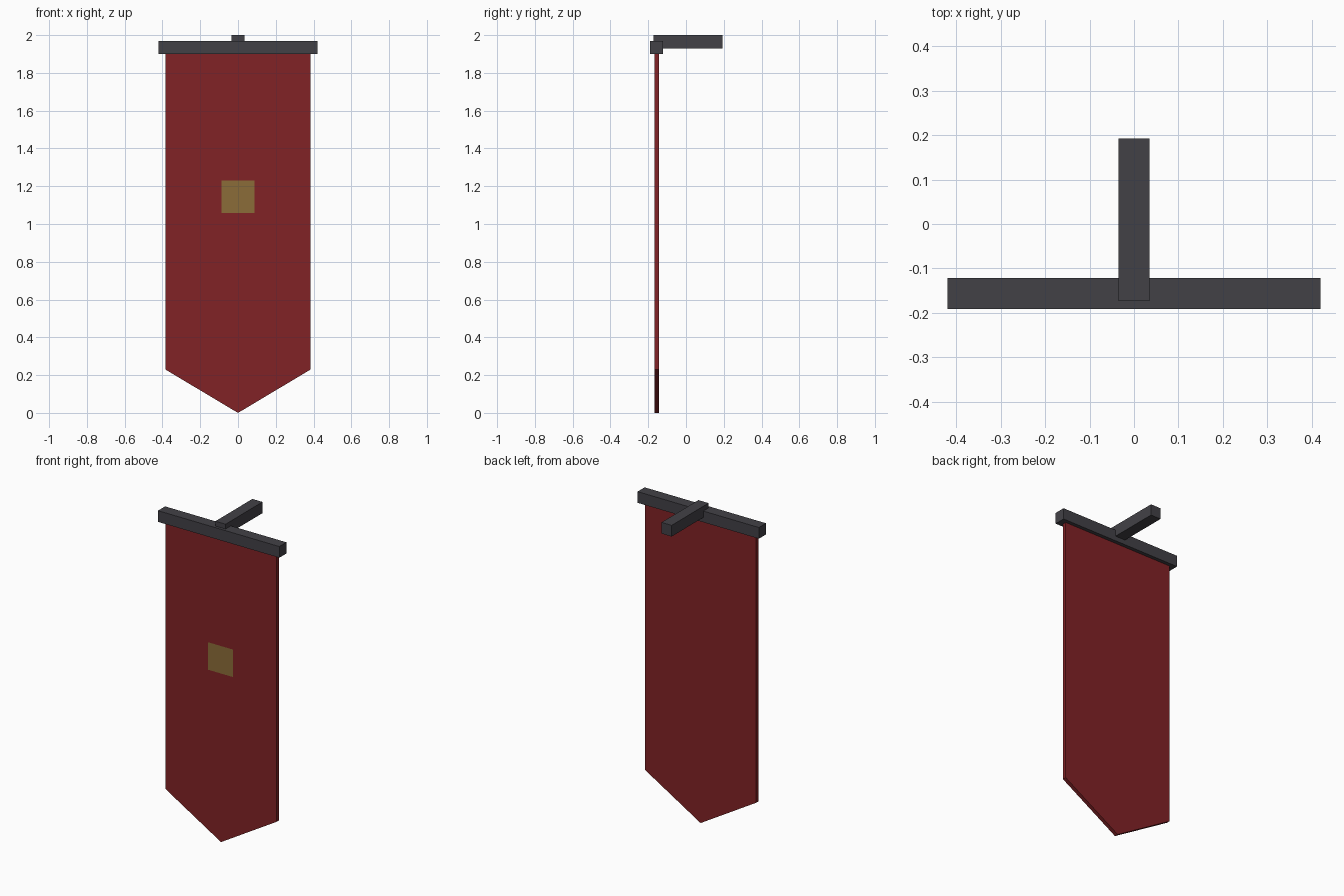
import bpy, bmesh

if "Cube" in bpy.data.objects:
    bpy.data.objects.remove(bpy.data.objects["Cube"])


def material(name, rgb):
    m = bpy.data.materials.new(name)
    m.diffuse_color = (*rgb, 1)
    m.use_nodes = True
    m.node_tree.nodes["Principled BSDF"].inputs["Base Color"].default_value = m.diffuse_color
    return m


iron = material("dark_iron", (0.055, 0.053, 0.062))
cloth = material("red_cloth", (0.22, 0.016, 0.019))
gold = material("dull_gold", (0.26, 0.15, 0.04))


def panel(name, outline, y0, depth, mat):
    """Flat XZ outline facing -y, extruded backwards by depth (0 = single sheet)."""
    bm = bmesh.new()
    face = bm.faces.new([bm.verts.new((x, y0, z)) for x, z in outline])
    if depth:
        ext = bmesh.ops.extrude_face_region(bm, geom=[face], use_keep_orig=True)
        verts = [g for g in ext["geom"] if isinstance(g, bmesh.types.BMVert)]
        bmesh.ops.translate(bm, verts=verts, vec=(0, depth, 0))
        bmesh.ops.recalc_face_normals(bm, faces=bm.faces)
    mesh = bpy.data.meshes.new(name)
    bm.to_mesh(mesh)
    bm.free()
    mesh.materials.append(mat)
    obj = bpy.data.objects.new(name, mesh)
    bpy.context.collection.objects.link(obj)
    return obj


def rect(half_width, z0, z1):
    return [(-half_width, z0), (half_width, z0), (half_width, z1), (-half_width, z1)]


# Wall arm and the crossbar it carries
panel("wall_arm", rect(0.035, 1.93, 2.0), -0.173, 0.365, iron)
panel("crossbar", rect(0.42, 1.90, 1.97), -0.191, 0.07, iron)

# Hanging cloth with pointed lower end
panel("banner_cloth",
      [(0, 0), (0.385, 0.23), (0.385, 1.93), (-0.385, 1.93), (-0.385, 0.23)],
      -0.168, 0.024, cloth)

# Square emblem sheet just in front of the cloth
panel("emblem_patch", rect(0.0875, 1.058, 1.23), -0.174, 0, gold)
